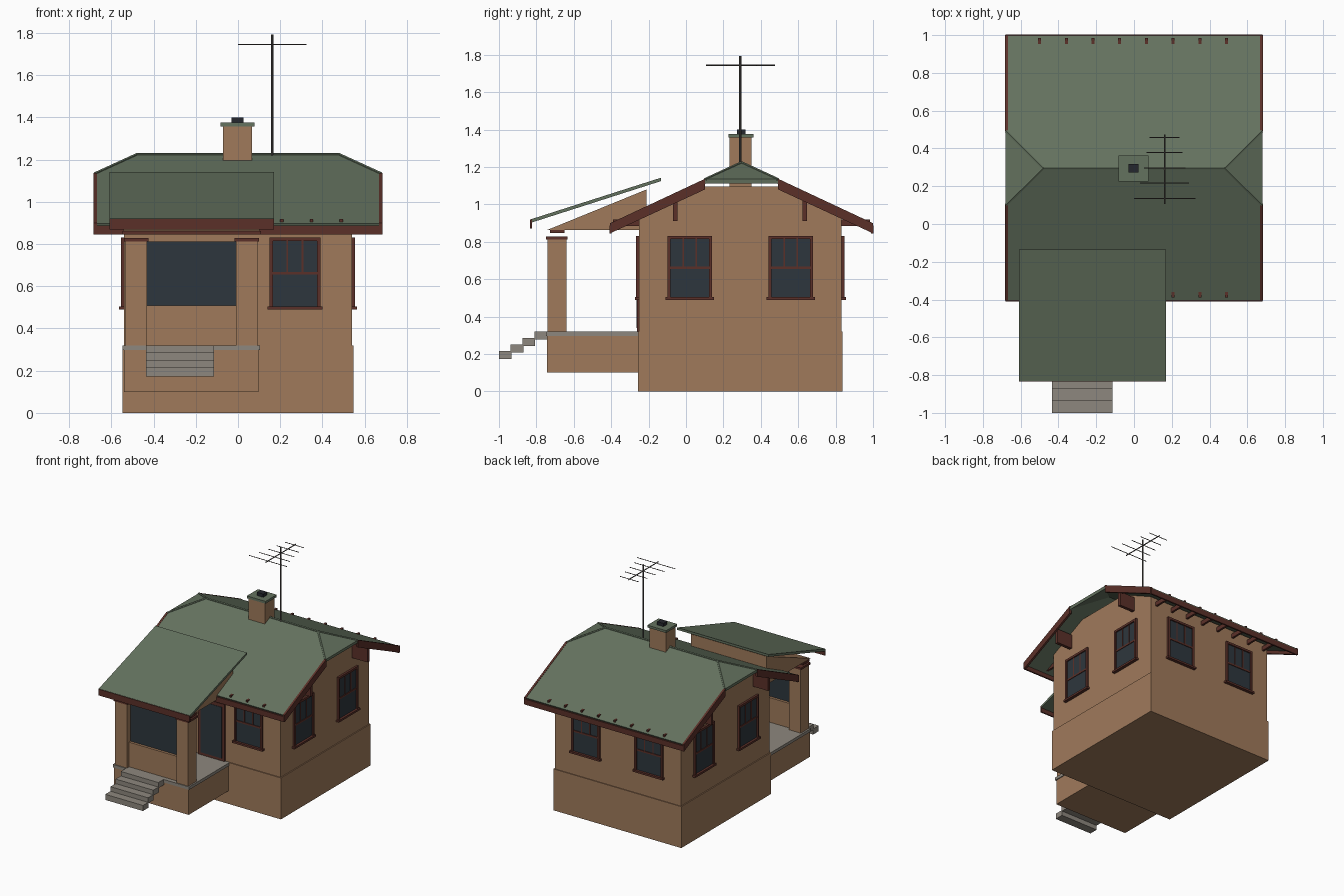
import bpy
import bmesh
from math import pi
from mathutils import Vector, Matrix

old = bpy.data.objects.get("Cube")
if old:
    bpy.data.objects.remove(old)


def material(name, r, g, b):
    m = bpy.data.materials.new(name)
    m.use_nodes = True
    m.diffuse_color = (r, g, b, 1)
    m.node_tree.nodes["Principled BSDF"].inputs["Base Color"].default_value = (r, g, b, 1)
    return m


TAN = material("tan stucco", .35, .195, .105)
GREEN = material("green roofing", .127, .168, .113)
BROWN = material("red brown trim", .105, .03, .022)
GLASS = material("dark glass", .027, .037, .047)
STONE = material("grey concrete", .27, .245, .21)
METAL = material("dark metal", .085, .075, .068)
BLACK = material("black flue", .018, .02, .026)


def finish(name, bm, mats):
    me = bpy.data.meshes.new(name)
    bm.to_mesh(me)
    bm.free()
    for m in mats:
        me.materials.append(m)
    ob = bpy.data.objects.new(name, me)
    bpy.context.collection.objects.link(ob)
    return ob


def boxes(name, parts, mats, matrix=Matrix()):
    """Each part is (x range, y range, z range, material index)."""
    bm = bmesh.new()
    for xs, ys, zs, index in parts:
        lo, hi = Vector((xs[0], ys[0], zs[0])), Vector((xs[1], ys[1], zs[1]))
        place = Matrix.Translation((lo + hi) / 2) @ Matrix.Diagonal((*(hi - lo), 1))
        geo = bmesh.ops.create_cube(bm, size=1, matrix=matrix @ place)
        for f in {f for v in geo["verts"] for f in v.link_faces}:
            f.material_index = index
    return finish(name, bm, mats)


def box(name, xs, ys, zs, mat):
    return boxes(name, [(xs, ys, zs, 0)], [mat])


def extrude_x(name, profile, x0, x1, mat):
    """Extrude a closed (y, z) profile along x."""
    bm = bmesh.new()
    face = bm.faces.new([bm.verts.new((x0, y, z)) for y, z in profile])
    out = bmesh.ops.extrude_face_region(bm, geom=[face])["geom"]
    bmesh.ops.translate(bm, vec=(x1 - x0, 0, 0),
                        verts=[v for v in out if isinstance(v, bmesh.types.BMVert)])
    bmesh.ops.recalc_face_normals(bm, faces=bm.faces)
    return finish(name, bm, [mat])


def rod(name, a, b, radius, mat, sides=6):
    a, b = Vector(a), Vector(b)
    turn = (b - a).to_track_quat("Z", "Y").to_matrix().to_4x4()
    bm = bmesh.new()
    bmesh.ops.create_cone(bm, cap_ends=True, segments=sides, radius1=radius, radius2=radius,
                          depth=(b - a).length, matrix=Matrix.Translation((a + b) / 2) @ turn)
    return finish(name, bm, [mat])


# House body: wider base course, then walls with clipped gables
MID = .297
box("base_course", (-.547, .547), (-.257, .838), (0, .32), TAN)
extrude_x("house_walls", [(-.25, .32), (.832, .32), (.832, .945), (.53, 1.095),
                          (.065, 1.095), (-.25, .945)], -.539, .539, TAN)

# Main roof: two slopes with small clipped hips at both ends
EAVE, RIDGE, HIP = .897, 1.225, 1.135
bm = bmesh.new()
V = {}
for s in (-1, 1):
    V["front", s] = bm.verts.new((s * .68, -.405, EAVE))
    V["back", s] = bm.verts.new((s * .68, .998, EAVE))
    V["hip_front", s] = bm.verts.new((s * .68, .102, HIP))
    V["hip_back", s] = bm.verts.new((s * .68, .492, HIP))
    V["ridge", s] = bm.verts.new((s * .48, MID, RIDGE))
for e in ("front", "back"):
    bm.faces.new([V[e, -1], V[e, 1], V["hip_" + e, 1], V["ridge", 1],
                  V["ridge", -1], V["hip_" + e, -1]])
for s in (-1, 1):
    bm.faces.new([V["hip_front", s], V["hip_back", s], V["ridge", s]])
for f in bm.faces:
    f.normal_update()
    if f.normal.z < 0:
        f.normal_flip()
roof = finish("main_roof", bm, [GREEN])
solid = roof.modifiers.new("thickness", "SOLIDIFY")
solid.thickness = .024
solid.offset = -1

# Ridge and hip caps
rod("ridge_cap", (-.48, MID, RIDGE - .003), (.48, MID, RIDGE - .003), .009, GREEN)
for s in (-1, 1):
    for y in (.102, .492):
        rod("hip_cap", (s * .48, MID, RIDGE - .003), (s * .677, y, HIP - .003), .009, GREEN)

# Fascias along the eaves and rake boards along the gables
for name, y0 in (("front_fascia", -.409), ("back_fascia", .99)):
    box(name, (-.68, .68), (y0, y0 + .012), (.845, .887), BROWN)
for s in (-1, 1):
    for side in (-1, 1):
        eave, top = MID + side * .703, MID + side * .195
        extrude_x("rake_board", [(eave, .845), (eave, EAVE + .002), (top, HIP + .002),
                                 (top, HIP - .055)], s * .668, s * .684, BROWN)

# Rafter tails and gable brackets
for i in range(8):
    x = -.5 + i * .1414
    for side in (-1, 1):
        ys = sorted((MID + side * .5, MID + side * .687))
        box("rafter_tail", (x - .008, x + .008), ys, (.885, .918), BROWN)
for s in (-1, 1):
    for y in (-.058, .636):
        box("gable_bracket", sorted((s * .535, s * .67)), (y - .012, y + .012), (.91, 1.02), BROWN)

# Sash windows, modelled facing -y and turned to each wall
SASH = [((-.105, .105), (-.006, .01), (.505, .82), 1),
        ((-.13, .13), (-.024, .01), (.49, .505), 0),
        ((-.12, .12), (-.016, .01), (.815, .832), 0),
        ((-.105, .105), (-.011, .01), (.655, .668), 0)]
SASH += [((x - .008, x + .008), (-.016, .01), (.505, .815), 0) for x in (-.112, .112)]
SASH += [((x - .004, x + .004), (-.010, .01), (.668, .815), 0) for x in (-.036, .036)]
PLACES = [("front_window", .27, -.25, 0), ("back_window", -.27, .832, pi),
          ("back_window", .27, .832, pi)]
for y in (.02, .56):
    PLACES += [("left_window", .539, y, pi / 2), ("right_window", -.539, y, -pi / 2)]
for name, x, y, angle in PLACES:
    boxes(name, SASH, [BROWN, GLASS],
          Matrix.Translation((x, y, 0)) @ Matrix.Rotation(angle, 4, "Z"))

# Front door
boxes("front_door", [((-.16, .07), (-.262, -.24), (.32, .76), 0),
                     ((-.135, .045), (-.265, -.24), (.34, .735), 1)], [BROWN, GLASS])

# Porch floor and steps
box("porch_base", (-.54, .098), (-.742, -.25), (.1, .297), TAN)
box("porch_floor", (-.547, .105), (-.748, -.25), (.297, .32), STONE)
for i in range(4):
    y, z = -1 + i * .063, .172 + i * .035
    box("step", (-.435, -.113), (y, y + .068), (z, z + .043), STONE)

# Porch columns, screen between them and beam above
for x in (-.482, .042):
    box("porch_column", (x - .051, x + .051), (-.741, -.64), (.32, .812), TAN)
    box("column_cap", (x - .058, x + .058), (-.748, -.633), (.812, .828), BROWN)
box("porch_screen_wall", (-.431, -.009), (-.715, -.665), (.32, .51), TAN)
box("porch_screen", (-.431, -.009), (-.695, -.685), (.51, .812), GLASS)
box("porch_beam", (-.547, .108), (-.727, -.65), (.846, .862), BROWN)

# Porch attic wedge and its single-slope roof
extrude_x("porch_attic", [(-.745, .862), (-.21, .862), (-.21, 1.08), (-.72, .872)],
          -.543, .103, TAN)
extrude_x("porch_roof", [(-.828, .902), (-.135, 1.124), (-.135, 1.142), (-.83, .92)],
          -.61, .17, GREEN)
box("porch_fascia", (-.61, .17), (-.834, -.824), (.87, .918), BROWN)

# Chimney
box("chimney", (-.072, .067), (.232, .35), (1.05, 1.357), TAN)
box("chimney_cap", (-.083, .077), (.226, .362), (1.357, 1.375), GREEN)
box("chimney_flue", (-.03, .025), (.272, .318), (1.375, 1.4), BLACK)

# Aerial: mast, boom and shrinking cross rods
rod("aerial_mast", (.162, .29, 1.19), (.162, .29, 1.793), .0055, METAL, 8)
rod("aerial_boom", (.162, .107, 1.745), (.162, .475, 1.745), .004, METAL)
for i, half in enumerate((.163, .13, .11, .095, .08)):
    y = .135 + i * .081
    rod("aerial_rod", (.162 - half, y, 1.745), (.162 + half, y, 1.745), .0028, METAL)
